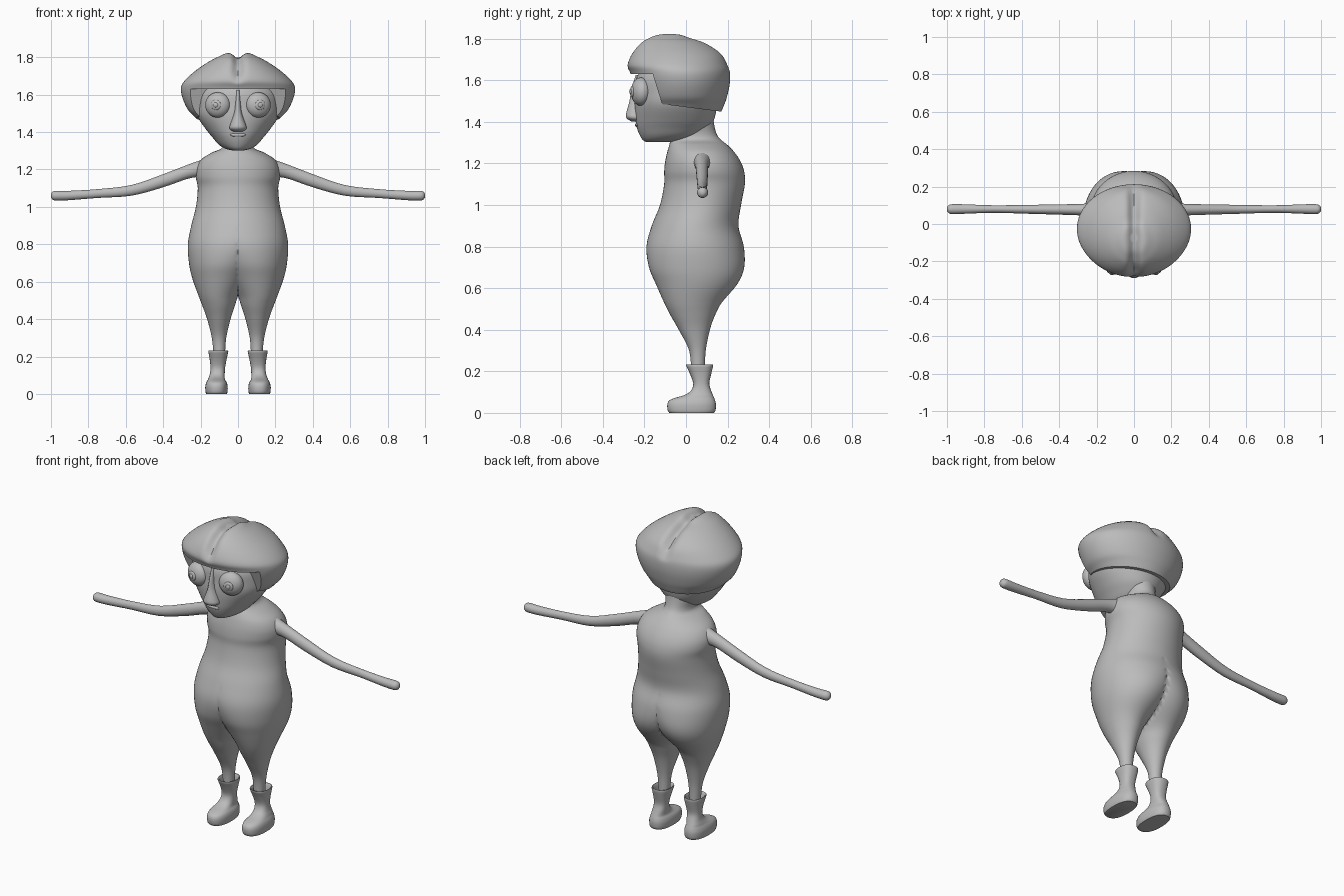
import bpy, bmesh, math
from mathutils import Matrix

if "Cube" in bpy.data.objects:
    bpy.data.objects.remove(bpy.data.objects["Cube"])

grey = bpy.data.materials.new("plain grey")
grey.diffuse_color = (0.5, 0.5, 0.5, 1)
grey.use_nodes = True
grey.node_tree.nodes["Principled BSDF"].inputs["Base Color"].default_value = grey.diffuse_color


def finish(name, bm, mirror=False, angle=40):
    bmesh.ops.recalc_face_normals(bm, faces=bm.faces)
    me = bpy.data.meshes.new(name)
    bm.to_mesh(me)
    bm.free()
    me.materials.append(grey)
    for p in me.polygons:
        p.use_smooth = True
    me.set_sharp_from_angle(angle=math.radians(angle))
    ob = bpy.data.objects.new(name, me)
    bpy.context.collection.objects.link(ob)
    if mirror:
        m = ob.modifiers.new("mirror", "MIRROR")
        m.use_clip = True
        m.merge_threshold = 0.0005
    return ob


def smooth_rows(rows, sub):
    """Catmull-Rom interpolation between the rows."""
    out = []
    for i in range(len(rows) - 1):
        p0, p1, p2, p3 = (rows[max(0, min(len(rows) - 1, i + k))] for k in (-1, 0, 1, 2))
        for s in range(sub):
            t = s / sub
            out.append([0.5 * (2 * b + (c - a) * t + (2 * a - 5 * b + 4 * c - d) * t * t
                               + (3 * b - a - 3 * c + d) * t ** 3)
                        for a, b, c, d in zip(p0, p1, p2, p3)])
    return out + [list(rows[-1])]


def loft(rows, sub=4, n=48, power=2.0, place=lambda t, a, b: (a, b, t)):
    """Rows are (station, a_min, a_max, b_min, b_max); rings are superellipses."""
    bm = bmesh.new()
    rings = []
    for t, a0, a1, b0, b1 in smooth_rows(rows, sub):
        ring = []
        for k in range(n):
            w = 2 * math.pi * k / n
            c, s = math.cos(w), math.sin(w)
            c = math.copysign(abs(c) ** (2 / power), c)
            s = math.copysign(abs(s) ** (2 / power), s)
            ring.append(bm.verts.new(place(t, (a0 + a1) / 2 + (a1 - a0) / 2 * c,
                                           (b0 + b1) / 2 + (b1 - b0) / 2 * s)))
        rings.append(ring)
    for r, q in zip(rings, rings[1:]):
        for k in range(n):
            j = (k + 1) % n
            bm.faces.new((r[k], r[j], q[j], q[k]))
    bm.faces.new(rings[0])
    bm.faces.new(rings[-1])
    return bm


def sym(rows):
    return [(z, -w, w, f, b) for z, w, f, b in rows]


def ball(name, loc, size, turn=0, mirror=False):
    bm = bmesh.new()
    bmesh.ops.create_uvsphere(bm, u_segments=32, v_segments=20, radius=1)
    mat = Matrix.Translation(loc) @ Matrix.Rotation(turn, 4, 'Z') @ Matrix.Diagonal((*size, 1))
    bmesh.ops.transform(bm, matrix=mat, verts=bm.verts)
    return finish(name, bm, mirror)


# Body: half of torso plus one leg, flattened on the centre plane and mirrored
legs = [(.20, .07, .13, .025, .09), (.30, .063, .14, .015, .095), (.40, .04, .165, -.035, .115),
        (.47, .017, .19, -.075, .14), (.53, -.005, .213, -.105, .172), (.62, -.07, .245, -.145, .247),
        (.70, -.13, .262, -.178, .28), (.80, -.21, .268, -.19, .278)]
torso = sym([(.90, .25, -.165, .252), (1.0, .225, -.125, .265), (1.1, .215, -.105, .283),
             (1.16, .226, -.105, .28), (1.21, .222, -.1, .262), (1.255, .195, -.09, .232),
             (1.29, .14, -.08, .198), (1.312, .09, -.075, .17), (1.34, .078, -.065, .148),
             (1.39, .085, -.06, .135), (1.45, .09, -.05, .13)])
bm = loft(legs + torso, sub=5, n=64)
for v in bm.verts:
    v.co.x = max(v.co.x, 0)
inner = [f for f in bm.faces if all(v.co.x < 1e-5 for v in f.verts)]
bmesh.ops.delete(bm, geom=inner, context='FACES')
finish("body", bm, True, 60)

# Arms
arm = [(.13, 1.155, 1.275, .01, .15), (.20, 1.16, 1.25, .035, .12), (.27, 1.15, 1.225, .045, .108),
       (.40, 1.105, 1.175, .05, .105), (.57, 1.06, 1.117, .055, .102), (.75, 1.048, 1.095, .06, .1),
       (.90, 1.036, 1.086, .055, .105), (.97, 1.034, 1.086, .053, .106), (.99, 1.038, 1.082, .058, .1),
       (1.0, 1.05, 1.07, .07, .09)]
finish("arms", loft(arm, n=24, place=lambda t, a, b: (t, b, a)), True, 60)

# Boots, open at the top
boot = [(0, .06, .17, -.08, .135), (.012, .056, .174, -.088, .142), (.04, .055, .175, -.09, .144),
        (.06, .06, .17, -.08, .14), (.073, .068, .163, -.05, .135), (.085, .071, .158, -.01, .13),
        (.105, .071, .151, .022, .122), (.14, .069, .147, .035, .112), (.19, .06, .152, .018, .122),
        (.228, .052, .159, 0, .13), (.228, .06, .151, .008, .122), (.19, .068, .143, .022, .112)]
finish("boots", loft(boot, sub=3, n=36, power=2.4), True, 50)

# Head
head = sym([(1.302, .03, -.19, -.06), (1.312, .07, -.207, .01), (1.335, .105, -.222, .07),
            (1.37, .135, -.236, .11), (1.41, .168, -.243, .135), (1.48, .215, -.248, .15),
            (1.54, .226, -.245, .155), (1.62, .22, -.235, .155), (1.70, .16, -.17, .11)])
finish("head", loft(head, n=56), angle=60)

# Nose and mouth
nose = sym([(1.402, .022, -.262, -.2), (1.412, .04, -.28, -.2), (1.425, .046, -.289, -.2),
            (1.445, .04, -.287, -.2), (1.50, .022, -.272, -.2), (1.56, .014, -.262, -.2),
            (1.625, .01, -.242, -.2)])
finish("nose", loft(nose, n=24), angle=60)
ball("mouth", (0, -.236, 1.385), (.042, .009, .01))

# Eyes with iris and pupil bulges, turned a little outwards
turn = math.radians(14)
for name, out, r, d in (("eyeballs", 0, .068, .047), ("irises", .043, .027, .009),
                        ("pupils", .05, .013, .007)):
    ball(name, (.108 + out * math.sin(turn), -.217 - out * math.cos(turn), 1.545),
         (r, d, r), turn, True)

# Hair: rounded cap with a centre parting
cap = sym([(1.42, .185, -.2, .15), (1.45, .205, -.21, .17), (1.485, .235, -.225, .185),
           (1.52, .268, -.24, .197), (1.58, .296, -.255, .21), (1.635, .305, -.268, .212),
           (1.675, .285, -.284, .202), (1.73, .225, -.264, .172), (1.78, .15, -.226, .1),
           (1.805, .1, -.19, .03), (1.822, .06, -.15, -.01), (1.826, .015, -.1, -.05)])
bm = loft(cap, n=96)
for v in bm.verts:
    x, y, z = v.co
    if z > 1.64:
        dip = .032 * math.exp(-(x / .028) ** 2) * min(1, (z - 1.64) / .1)
        v.co.z -= dip
        v.co.y -= dip * .5 * max(-1, min(1, (y + .05) / .15))
hair = finish("hair", bm, angle=50)

# Cut away the face opening and trim the lower edge
bm = bmesh.new()
outline = [(-.6, 1.63), (-.16, 1.63), (-.115, 1.485), (.4, 1.42), (.4, 1.2), (-.6, 1.2)]
face = bm.faces.new([bm.verts.new((-.6, y, z)) for y, z in outline])
ext = bmesh.ops.extrude_face_region(bm, geom=[face])
bmesh.ops.translate(bm, vec=(1.2, 0, 0),
                    verts=[g for g in ext["geom"] if isinstance(g, bmesh.types.BMVert)])
cutter = finish("hair_cutter", bm)
cutter.hide_render = True
mod = hair.modifiers.new("opening", "BOOLEAN")
mod.operation = 'DIFFERENCE'
mod.solver = 'EXACT'
mod.object = cutter
bpy.context.view_layer.objects.active = hair
bpy.ops.object.modifier_apply(modifier=mod.name)
bpy.data.objects.remove(cutter)
hair.data.set_sharp_from_angle(angle=math.radians(45))
